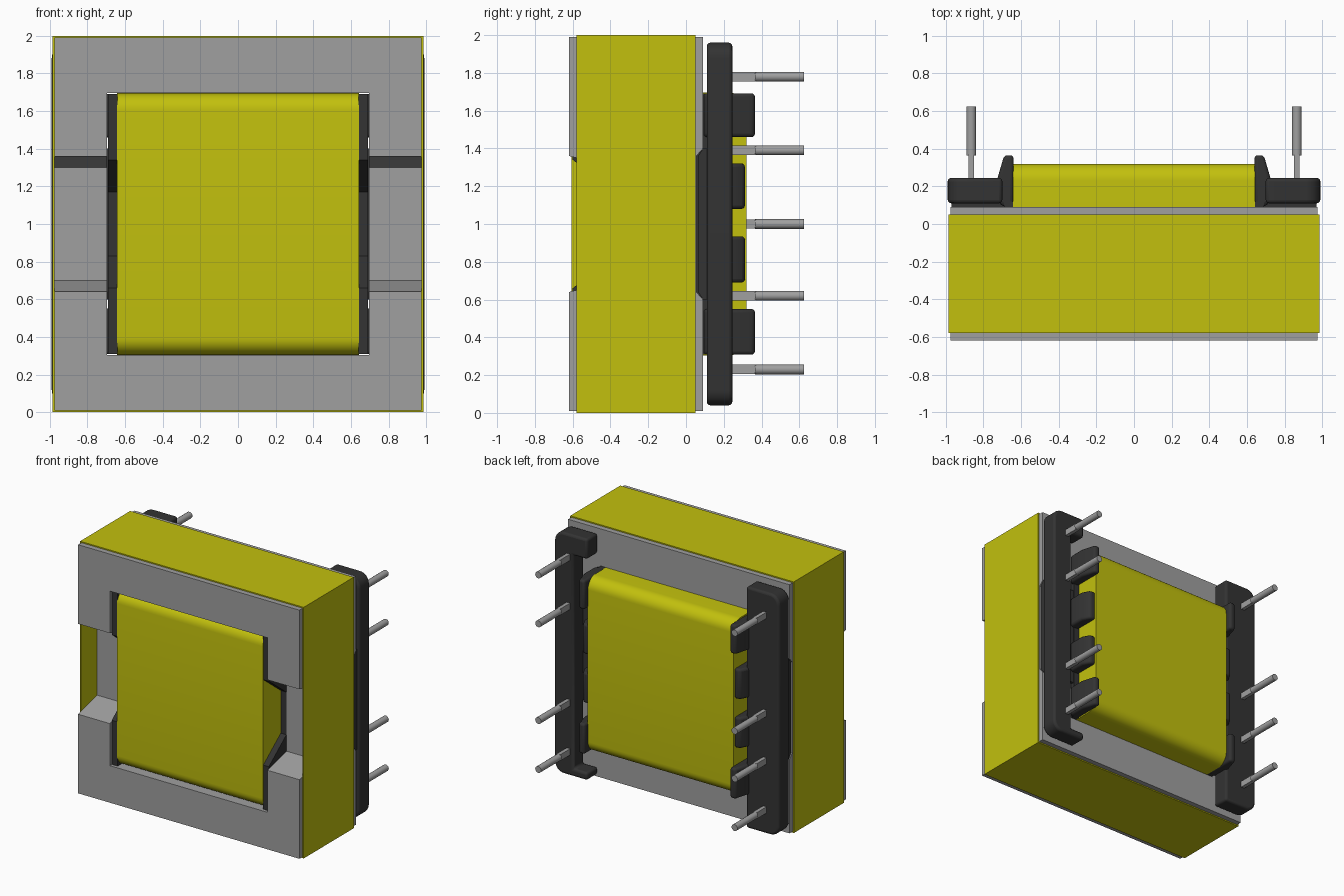
import bpy, bmesh
from math import sin, cos, pi

if "Cube" in bpy.data.objects:
    bpy.data.objects.remove(bpy.data.objects["Cube"], do_unlink=True)


def material(name, rgb):
    m = bpy.data.materials.new(name)
    m.use_nodes = True
    m.diffuse_color = (*rgb, 1)
    m.node_tree.nodes["Principled BSDF"].inputs["Base Color"].default_value = (*rgb, 1)
    return m


YELLOW = material("yellow tape", (0.54, 0.53, 0.004))
GREY = material("grey metal", (0.35, 0.35, 0.35))
BLACK = material("black plastic", (0.033, 0.033, 0.033))


def prism(name, axis, outline, lo, hi, mat, bevel=0, side=1, caps=True, smooth=False):
    """Extrude a 2D outline along an axis; side=-1 mirrors it in x."""
    place = {"x": lambda a, b, t: (t * side, a, b),
             "y": lambda a, b, t: (a * side, t, b),
             "z": lambda a, b, t: (a * side, b, t)}[axis]
    bm = bmesh.new()
    ends = [[bm.verts.new(place(a, b, t)) for a, b in outline] for t in (lo, hi)]
    n = len(outline)
    for i in range(n):
        j = (i + 1) % n
        bm.faces.new((ends[0][i], ends[0][j], ends[1][j], ends[1][i]))
    if caps:
        for ring in ends:
            bm.faces.new(ring)
    bmesh.ops.recalc_face_normals(bm, faces=bm.faces)
    mesh = bpy.data.meshes.new(name)
    bm.to_mesh(mesh)
    bm.free()
    mesh.materials.append(mat)
    ob = bpy.data.objects.new(name, mesh)
    bpy.context.collection.objects.link(ob)
    if bevel:
        mod = ob.modifiers.new("rounded edges", "BEVEL")
        mod.width, mod.segments, mod.limit_method = bevel, 3, "ANGLE"
    if bevel or smooth:
        bpy.ops.object.select_all(action="DESELECT")
        ob.select_set(True)
        bpy.context.view_layer.objects.active = ob
        bpy.ops.object.shade_smooth_by_angle(angle=pi / 5)
    return ob


def rect(a0, a1, b0, b1):
    return [(a0, b0), (a1, b0), (a1, b1), (a0, b1)]


def arc(ca, cb, r, start, steps=8):
    angles = [start + pi / 2 * i / steps for i in range(steps + 1)]
    return [(ca + r * cos(t), cb + r * sin(t)) for t in angles]


def symmetric(half):
    """Complete a (y, z) outline whose lower half is mirrored about z = 1."""
    return half + [(y, 2 - z) for y, z in reversed(half)]


# Core: two cross bars and two notched legs
for name, z0, z1 in (("core_bottom_bar", 0.01, 0.305), ("core_top_bar", 1.695, 1.99)):
    prism(name, "x", rect(-0.62, 0.09, z0, z1), -0.695, 0.695, GREY)
# walk up the front edge, then down the back edge
leg = (symmetric([(-0.62, 0.01), (-0.62, 0.64), (-0.38, 0.70)])
       + symmetric([(0.09, 0.01), (0.09, 0.60), (0.055, 0.64)])[::-1])

# Tape band around the core
tape = prism("outer_tape", "y", rect(-0.985, 0.985, 0, 2), -0.58, 0.05, YELLOW, caps=False)
band = tape.modifiers.new("thickness", "SOLIDIFY")
band.thickness, band.offset, band.use_even_offset = 0.009, -1, True

# Winding with rounded long edges
R = 0.09
winding = (arc(0.32 - R, 1.695 - R, R, 0) + arc(-0.605 + R, 1.695 - R, R, pi / 2)
           + arc(-0.605 + R, 0.305 + R, R, pi) + arc(0.32 - R, 0.305 + R, R, 1.5 * pi))
prism("winding", "x", winding, -0.643, 0.643, YELLOW, smooth=True)

# Bobbin flange outline with a sloped front recess
flange = symmetric([(0.12, 0.308), (-0.6, 0.308), (-0.6, 0.66), (-0.38, 0.83)])

# Rail outlines: plain, and one with an inner wire slot
outer_edge = arc(0.91, 0.12, 0.08, 1.5 * pi) + arc(0.91, 1.88, 0.08, 0)
plain_rail = [(0.70, 0.04)] + outer_edge + [(0.70, 1.96)]
slotted_rail = plain_rail + [(0.70, 1.80), (0.82, 1.80), (0.82, 0.10), (0.70, 0.10)]

posts = [(0.308, 0.55, 0.365), (0.69, 0.935, 0.312), (1.08, 1.32, 0.312), (1.46, 1.692, 0.365)]
sides = [("left", 1, slotted_rail, (0.23, 0.62, 1.39, 1.78)),
         ("right", -1, plain_rail, (0.23, 0.62, 1.0, 1.78))]

for label, s, rail, pins in sides:
    prism(label + "_core_leg", "x", leg, 0.695, 0.975, GREY, side=s)
    prism(label + "_flange", "x", flange, 0.64, 0.692, BLACK, side=s)
    prism(label + "_rail", "y", rail, 0.11, 0.245, BLACK, bevel=0.018, side=s)
    # Bridge filling the back notch of the core leg
    bridge = [(0.115, 0.60), (0.09, 0.60), (0.065, 0.64),
              (0.065, 1.36), (0.09, 1.40), (0.115, 1.40)]
    prism(label + "_bridge", "x", bridge, 0.69, 0.97, BLACK, side=s)

    # Tapered guide posts
    for i, (z0, z1, top) in enumerate(posts):
        shape = [(0.64, 0.09), (0.64, top), (0.69, top), (0.725, 0.245), (0.725, 0.12), (0.692, 0.09)]
        prism(f"{label}_post_{i + 1}", "z", shape, z0, z1, BLACK, bevel=0.018, side=s)

    # Round pins on flat necks
    for i, z in enumerate(pins):
        circle = [(0.865 + 0.026 * cos(t * pi / 8), z + 0.026 * sin(t * pi / 8)) for t in range(16)]
        prism(f"{label}_pin_{i + 1}", "y", circle, 0.365, 0.625, GREY, side=s, smooth=True)
        prism(f"{label}_pin_neck_{i + 1}", "y", rect(0.85, 0.88, z - 0.025, z + 0.025),
              0.2, 0.37, GREY, side=s)
